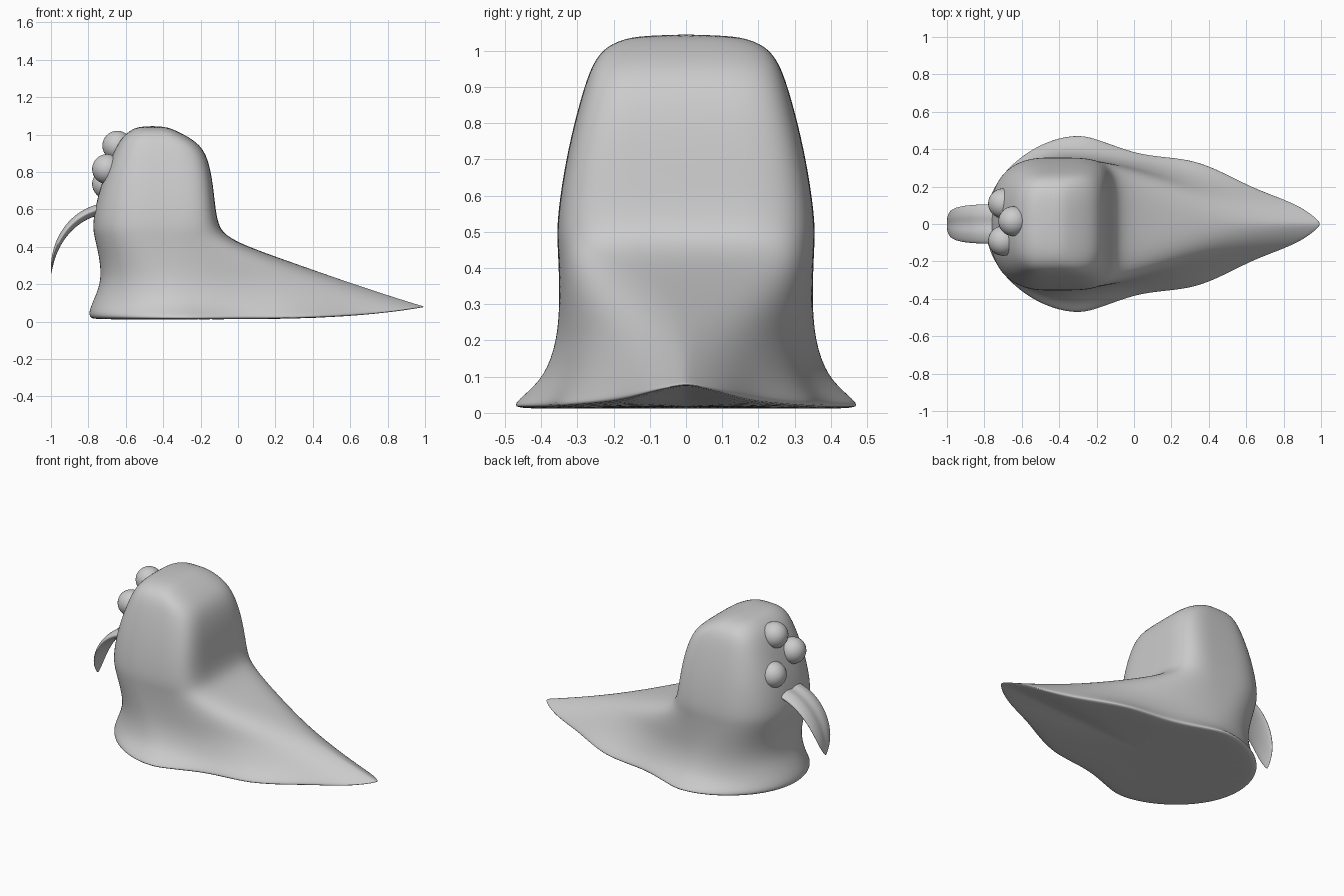
import bpy, bmesh
from math import sin, cos, pi

if "Cube" in bpy.data.objects:
    bpy.data.objects.remove(bpy.data.objects["Cube"])


def loft(name, rings):
    # skin a stack of closed rings, cap both ends and smooth the result
    bm = bmesh.new()
    vs = [[bm.verts.new(p) for p in r] for r in rings]
    n = len(rings[0])
    for a, b in zip(vs, vs[1:]):
        for i in range(n):
            j = (i + 1) % n
            bm.faces.new((a[i], a[j], b[j], b[i]))
    bm.faces.new(vs[0][::-1])
    bm.faces.new(vs[-1])
    bmesh.ops.recalc_face_normals(bm, faces=bm.faces)
    for f in bm.faces:
        f.smooth = True
    me = bpy.data.meshes.new(name)
    bm.to_mesh(me)
    bm.free()
    ob = bpy.data.objects.new(name, me)
    bpy.context.collection.objects.link(ob)
    m = ob.modifiers.new("smooth", "SUBSURF")
    m.levels = m.render_levels = 2


def spow(v, e):
    return (1 if v >= 0 else -1) * abs(v) ** e


def body_ring(z, front, back, width, box, count=48):
    # horizontal slice: rounded front half, tapering or boxy rear half
    mid = max(-0.45, -0.28 - 0.4 * z)
    lift = max(0, 0.072 - 0.78 * z)          # tail tip curls up off the ground
    wave = 0.03 * max(0, 1 - 8 * z)          # wavy skirt edge
    ring = []
    for i in range(count):
        a = 2 * pi * i / count
        c, s = cos(a), sin(a)
        rear = c > 0
        e = 2 / (box if rear else 2 + z)
        u, v = spow(c, e), spow(s, e)
        t = u if rear else 0
        y = width * v
        if abs(s) > 1e-6:
            fade = 1 - t ** 4 if rear else v ** 6
            y += spow(s, 0) * wave * cos(4 * pi * t) * fade
        ring.append((mid + u * (back - mid if rear else mid - front), y, z + lift * t ** 4))
    return ring


# body: height, front x, rear x, half width, rear boxiness
rows = [
    (0.007, -0.76, 0.96, 0.43, 1.35),
    (0.02, -0.79, 1.00, 0.455, 1.35),
    (0.045, -0.80, 1.00, 0.435, 1.35),
    (0.10, -0.78, 0.93, 0.385, 1.35),
    (0.20, -0.735, 0.62, 0.357, 1.5),
    (0.30, -0.735, 0.335, 0.35, 2),
    (0.40, -0.755, 0.05, 0.352, 3),
    (0.46, -0.77, -0.07, 0.355, 4),
    (0.53, -0.78, -0.115, 0.358, 5),
    (0.72, -0.74, -0.13, 0.33, 5),
    (0.91, -0.665, -0.165, 0.28, 4.5),
    (0.98, -0.625, -0.25, 0.25, 4),
    (1.02, -0.58, -0.33, 0.21, 3.5),
    (1.045, -0.53, -0.39, 0.13, 3),
]
loft("body", [body_ring(*r) for r in rows])

# three eyes clustered on the face
for name, loc in (("eye_top", (-0.645, 0.015, 0.94)),
                  ("eye_right", (-0.70, -0.09, 0.815)),
                  ("eye_left", (-0.70, 0.11, 0.735))):
    bpy.ops.mesh.primitive_uv_sphere_add(segments=32, ring_count=16, radius=0.08, location=loc)
    bpy.context.object.name = name
    bpy.ops.object.shade_smooth()

# drooping tongue: a curved, tapering leaf with a groove along its upper face
rings = []
steps = 8
for i in range(steps + 1):
    t = i / steps
    x, z = -0.68 - 0.32 * sin(t * pi / 2), 0.25 + 0.36 * cos(t * pi / 2)
    nx, nz = -sin(t * pi / 2), cos(t * pi / 2)
    w = 0.108 * (1.01 - t ** 3) ** 0.6
    h = 0.032 * (1.03 - t ** 2)
    ring = []
    for k in range(16):
        a = 2 * pi * k / 16
        o = h * sin(a) * (0.55 if k == 4 else 1)
        ring.append((x + o * nx, w * cos(a), z + o * nz))
    rings.append(ring)
loft("tongue", rings)
